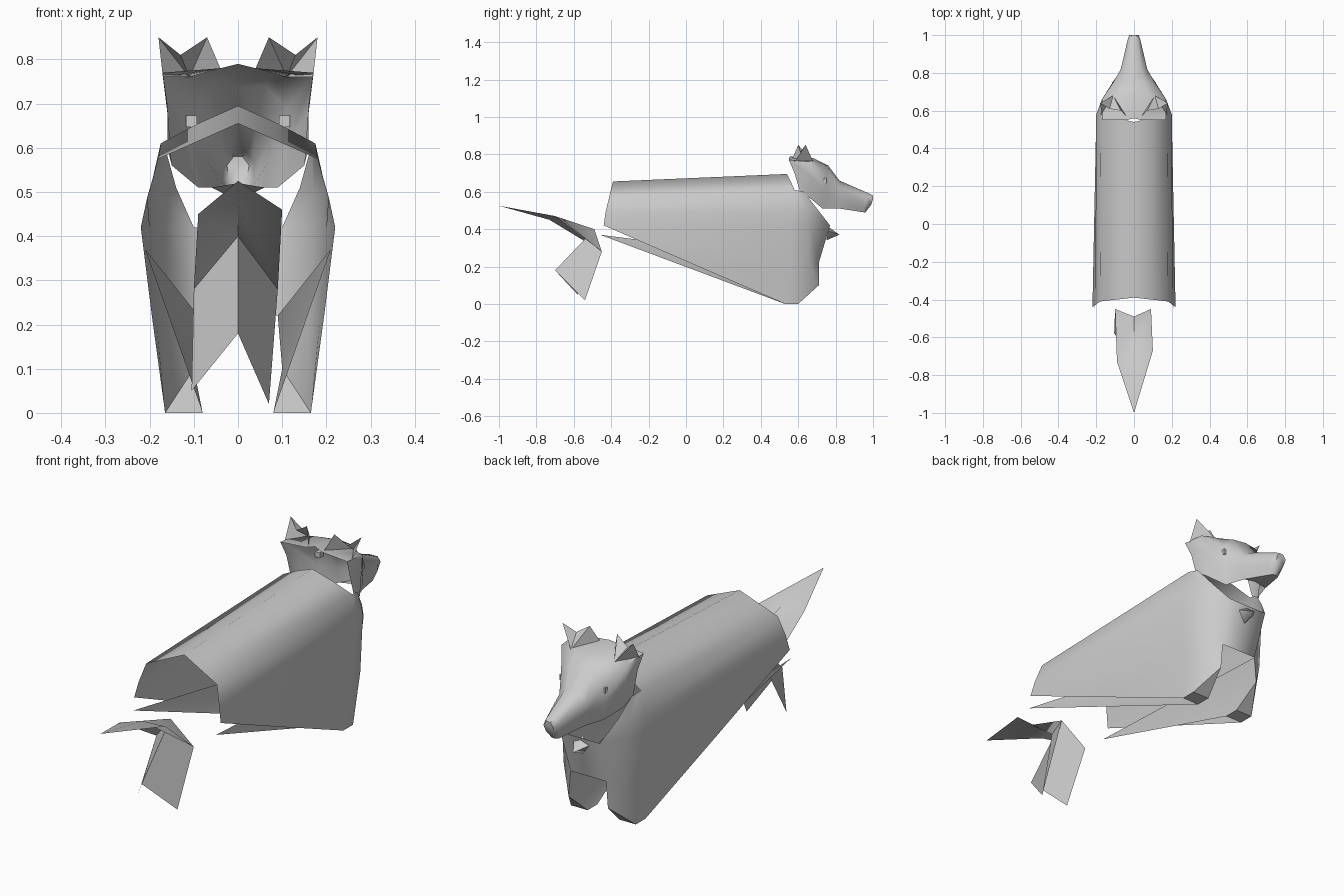
import bpy
import bmesh
from mathutils import Vector

default_cube = bpy.data.objects.get("Cube")
if default_cube:
    bpy.data.objects.remove(default_cube, do_unlink=True)

CENTIMETRE = 0.01

# One plain grey for the whole animal
grey = bpy.data.materials.new("plain_grey")
grey.use_nodes = True
grey_value = (0.6, 0.6, 0.6, 1)
grey.diffuse_color = grey_value
grey.node_tree.nodes["Principled BSDF"].inputs["Base Color"].default_value = grey_value


def add_sheet(bm, rows):
    """Loft a strip of quads through rows of points given in centimetres."""
    grid = [[bm.verts.new(Vector(point) * CENTIMETRE) for point in row] for row in rows]
    for upper, lower in zip(grid, grid[1:]):
        for i in range(len(upper) - 1):
            bm.faces.new((upper[i], upper[i + 1], lower[i + 1], lower[i]))


def add_fan(bm, centre, rim):
    """Join a centre point to each edge of a rim with triangles."""
    hub = bm.verts.new(Vector(centre) * CENTIMETRE)
    ring = [bm.verts.new(Vector(point) * CENTIMETRE) for point in rim]
    for first, second in zip(ring, ring[1:]):
        bm.faces.new((hub, first, second))


def finish(name, bm, mirrored=True, angle=0.9):
    """Weld the pieces, make the object, mirror it and shade it."""
    bmesh.ops.remove_doubles(bm, verts=bm.verts, dist=0.0005)
    bmesh.ops.recalc_face_normals(bm, faces=bm.faces)
    mesh = bpy.data.meshes.new(name)
    bm.to_mesh(mesh)
    bm.free()
    mesh.materials.append(grey)
    part = bpy.data.objects.new(name, mesh)
    bpy.context.collection.objects.link(part)
    if mirrored:
        mirror = part.modifiers.new("left_right", "MIRROR")
        mirror.use_axis[0] = True
        mirror.use_clip = True
        mirror.merge_threshold = 0.0005
    bpy.ops.object.select_all(action="DESELECT")
    part.select_set(True)
    bpy.context.view_layer.objects.active = part
    bpy.ops.object.shade_smooth_by_angle(angle=angle)
    return part


# Landmarks shared by neighbouring sheets of the body
shoulder_top = (17.5, 58, 61)
shoulder_mid = (20, 58, 50)
shoulder_low = (20, 56, 42)
leg_side = (18.5, 56, 22)
heel = (16.5, 53, 0)
toe_outer = (16.5, 60, 0)
toe_inner = (8, 60, 0)
heel_inner = (8, 53, 0)
shin = (10, 71, 10)
chest_low = (9, 71, 22)
chest_high = (10, 77, 42)

# Body: an open roofed shell whose lower edge slants down to the front foot
body = bmesh.new()
add_sheet(body, [
    [(0, -39, 65.5), (0, 54, 69.5)],
    [(9, -40, 61.5), (9, 56, 65.5)],
    [(18, -41, 57.5), shoulder_top],
    [(20.5, -43, 49), shoulder_mid],
    [(22, -44, 42), shoulder_low],
    [(19.5, 2, 22), leg_side],
    [heel, heel],
])
# Shoulder and leg front wrapping round to the chest
add_sheet(body, [
    [shoulder_top, (16.5, 63, 60), (16.5, 63, 60)],
    [shoulder_mid, (17, 66, 50), (14, 70, 51)],
    [shoulder_low, (17, 66, 42), chest_high],
    [leg_side, (16, 66, 22), chest_low],
    [heel, toe_outer, shin],
])
add_fan(body, shin, [toe_outer, toe_inner])
# Chest panel between the legs
add_sheet(body, [[chest_high, (0, 77, 42)], [chest_low, (0, 71, 22)]])
finish("body", body)

# Inner legs: long pointed sheets running back from the feet
inner_leg = bmesh.new()
add_fan(inner_leg, (21, -46, 37), [chest_low, shin, toe_inner, heel_inner])
add_sheet(inner_leg, [[heel, toe_outer], [heel_inner, toe_inner]])
finish("inner_legs", inner_leg)

# Small tuft jutting from the chest
tuft = bmesh.new()
add_fan(tuft, (0, 82, 37), [(0, 75, 42), (4, 76, 39), (0, 75, 34)])
finish("chest_tuft", tuft)

# Head: a hollow shell, open at the back, tapering to the nose
head = bmesh.new()
add_sheet(head, [
    [(0, 56, 79), (4, 55, 78), (17, 55, 77), (16, 58, 70), (16, 61, 60)],
    [(0, 68, 78), (8, 68, 77), (17, 66, 76), (16, 67, 68), (15, 67, 56)],
    [(0, 76, 74), (6, 75, 74), (11, 75, 69), (11, 75, 60), (9, 73, 51)],
    [(0, 82, 66), (4, 82, 65), (7, 82, 62), (7, 82, 57), (6, 82, 51)],
    [(0, 98, 59), (2, 98, 59), (3.5, 97, 57), (3.5, 96, 53), (2, 95, 49)],
    [(0, 100, 58), (1, 100, 58), (2.5, 100, 56), (2, 99, 53), (1, 96, 49)],
])
# Underside and tip of the muzzle
add_sheet(head, [[(6, 82, 51), (0, 82, 52)], [(2, 95, 49), (0, 95, 49)],
                 [(1, 96, 49), (0, 96, 49)], [(2, 99, 53), (0, 99, 53)],
                 [(2.5, 100, 56), (0, 100, 56)], [(1, 100, 58), (0, 100, 58)]])
finish("head", head)

# Ears: folded fans with an outer and an inner tip
ear = bmesh.new()
add_fan(ear, (11, 68, 76), [(17, 58, 76), (18, 64, 85), (13, 61, 81),
                            (7, 60, 85), (4, 57, 78)])
finish("ears", ear, angle=0.5)

# Eyes: small raised plates on the sides of the head
eye = bmesh.new()
bmesh.ops.create_cube(eye, size=0.025)
bmesh.ops.translate(eye, verts=eye.verts, vec=Vector((10.5, 74, 66)) * CENTIMETRE)
finish("eyes", eye, angle=0.5)

# Tail: a loose bent sheet with a pointed tip and a notched lower end
tail = bmesh.new()
tail_tip = (0, -100, 52.5)
add_sheet(tail, [
    [tail_tip, tail_tip, tail_tip],
    [(-9, -73, 45), (0, -70, 47), (10, -67, 46)],
    [(-10, -45, 28), (0, -49, 40), (9, -45, 28)],
    [(-10.5, -58, 5), (0, -70, 18), (7, -54, 2)],
])
finish("tail", tail, mirrored=False)
